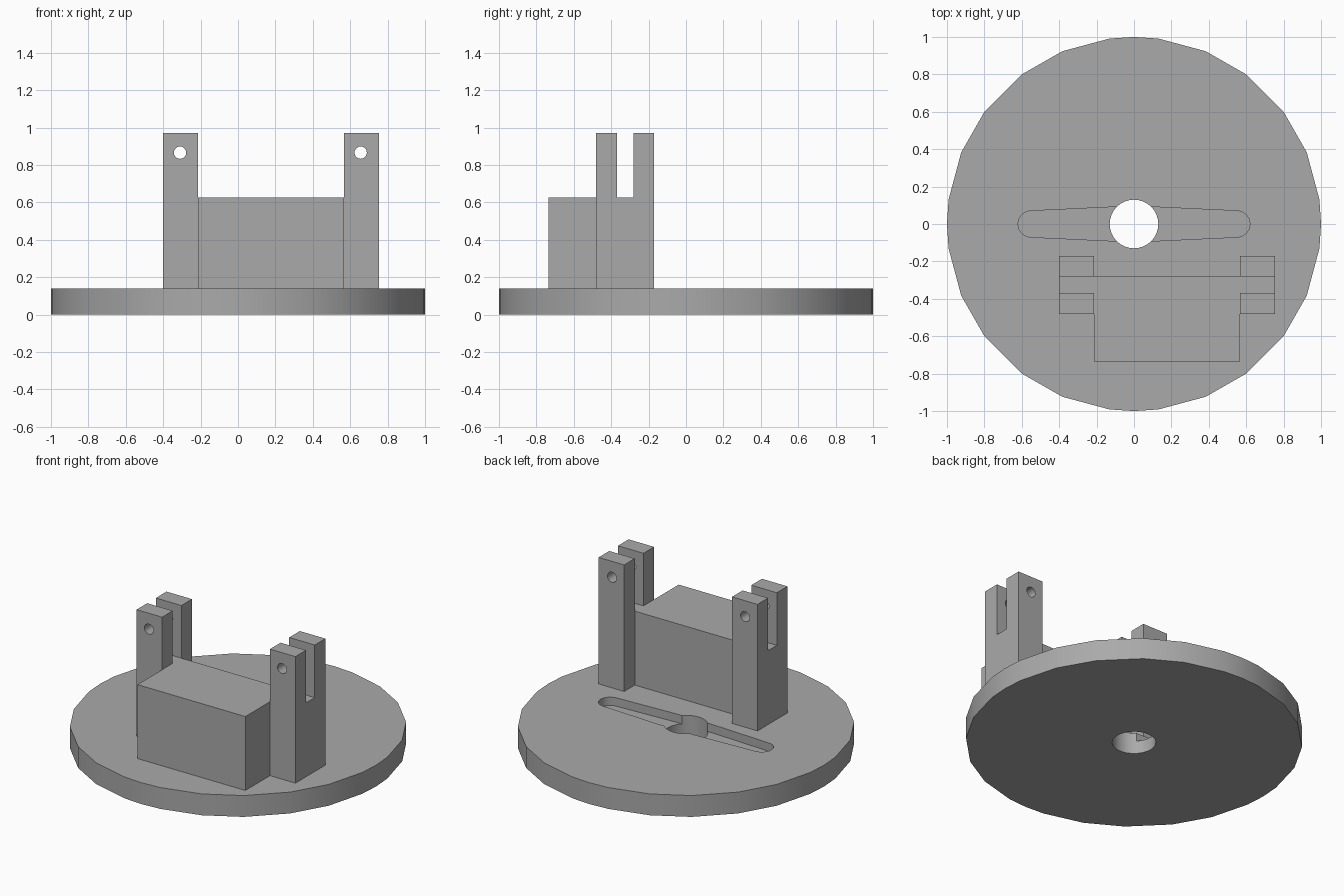
import bpy, bmesh
from math import radians, sin, cos, pi
from mathutils import Vector

cube = bpy.data.objects.get("Cube")
if cube:
    bpy.data.objects.remove(cube, do_unlink=True)

grey = bpy.data.materials.new("plain grey")
grey.use_nodes = True
GREY = (0.4, 0.4, 0.4, 1)
grey.diffuse_color = GREY
grey.node_tree.nodes["Principled BSDF"].inputs["Base Color"].default_value = GREY


def prism(name, outline, sweep):
    """Extrude a closed 3D outline along a vector."""
    bm = bmesh.new()
    face = bm.faces.new([bm.verts.new(p) for p in outline])
    out = bmesh.ops.extrude_face_region(bm, geom=[face])
    moved = [v for v in out["geom"] if isinstance(v, bmesh.types.BMVert)]
    bmesh.ops.translate(bm, verts=moved, vec=Vector(sweep))
    bmesh.ops.recalc_face_normals(bm, faces=bm.faces)
    mesh = bpy.data.meshes.new(name)
    bm.to_mesh(mesh)
    bm.free()
    mesh.materials.append(grey)
    obj = bpy.data.objects.new(name, mesh)
    bpy.context.collection.objects.link(obj)
    return obj


def activate(obj):
    bpy.ops.object.select_all(action="DESELECT")
    obj.select_set(True)
    bpy.context.view_layer.objects.active = obj


def cut(obj, cutter):
    """Subtract a cutter and discard it."""
    cutter.hide_render = True
    mod = obj.modifiers.new("cut", "BOOLEAN")
    mod.operation = "DIFFERENCE"
    mod.solver = "EXACT"
    mod.object = cutter
    activate(obj)
    bpy.ops.object.modifier_apply(modifier=mod.name)
    bpy.data.objects.remove(cutter, do_unlink=True)


def smooth(obj):
    activate(obj)
    bpy.ops.object.shade_smooth_by_angle(angle=radians(30))


def arc(cx, r, start, end, n):
    """Points of an arc in plan, centred on the x axis."""
    angles = [radians(start + (end - start) * i / n) for i in range(n + 1)]
    return [(cx + r * cos(a), r * sin(a)) for a in angles]


TOP = 0.14
BLOCK_TOP = 0.625
POST_TOP = 0.97

# Round base with uneven facets
steps = (0, 7.5, 22.5, 36.87, 53.13, 67.5, 82.5)
rim = [radians(q * 90 + s) for q in range(4) for s in steps]
base = prism("round_base", [(cos(a), sin(a), 0) for a in rim], (0, 0, TOP))

# Shallow tapered recess and central through hole
recess = arc(0.55, 0.07, -88, 88, 12) + [(0.13, 0.09), (-0.13, 0.09)]
recess += arc(-0.55, 0.07, 92, 268, 12) + [(-0.13, -0.09), (0.13, -0.09)]
cut(base, prism("recess_cutter", [(x, y, TOP - 0.055) for x, y in recess], (0, 0, 0.2)))
bore = arc(0, 0.13, 0, 348.75, 31)
cut(base, prism("bore_cutter", [(x, y, -0.1) for x, y in bore], (0, 0, 0.4)))
smooth(base)

# Solid block between the posts
X0, X1 = -0.215, 0.568
block = [(X0, -0.735), (X1, -0.735), (X1, -0.28), (X0, -0.28)]
prism("centre_block", [(x, y, TOP) for x, y in block], (0, 0, BLOCK_TOP - TOP))

# Forked posts with a pin hole through both prongs
fork = [(-0.48, TOP), (-0.17, TOP), (-0.17, POST_TOP), (-0.28, POST_TOP),
        (-0.28, BLOCK_TOP), (-0.37, BLOCK_TOP), (-0.37, POST_TOP), (-0.48, POST_TOP)]
for side, x0, hole_x in (("right", -0.4, -0.31), ("left", X1, 0.656)):
    post = prism(side + "_forked_post", [(x0, y, z) for y, z in fork], (X0 + 0.4, 0, 0))
    pin = [(x, -0.6, z + 0.866) for x, z in arc(hole_x, 0.033, 0, 342, 19)]
    cut(post, prism("pin_cutter", pin, (0, 0.6, 0)))
    smooth(post)
